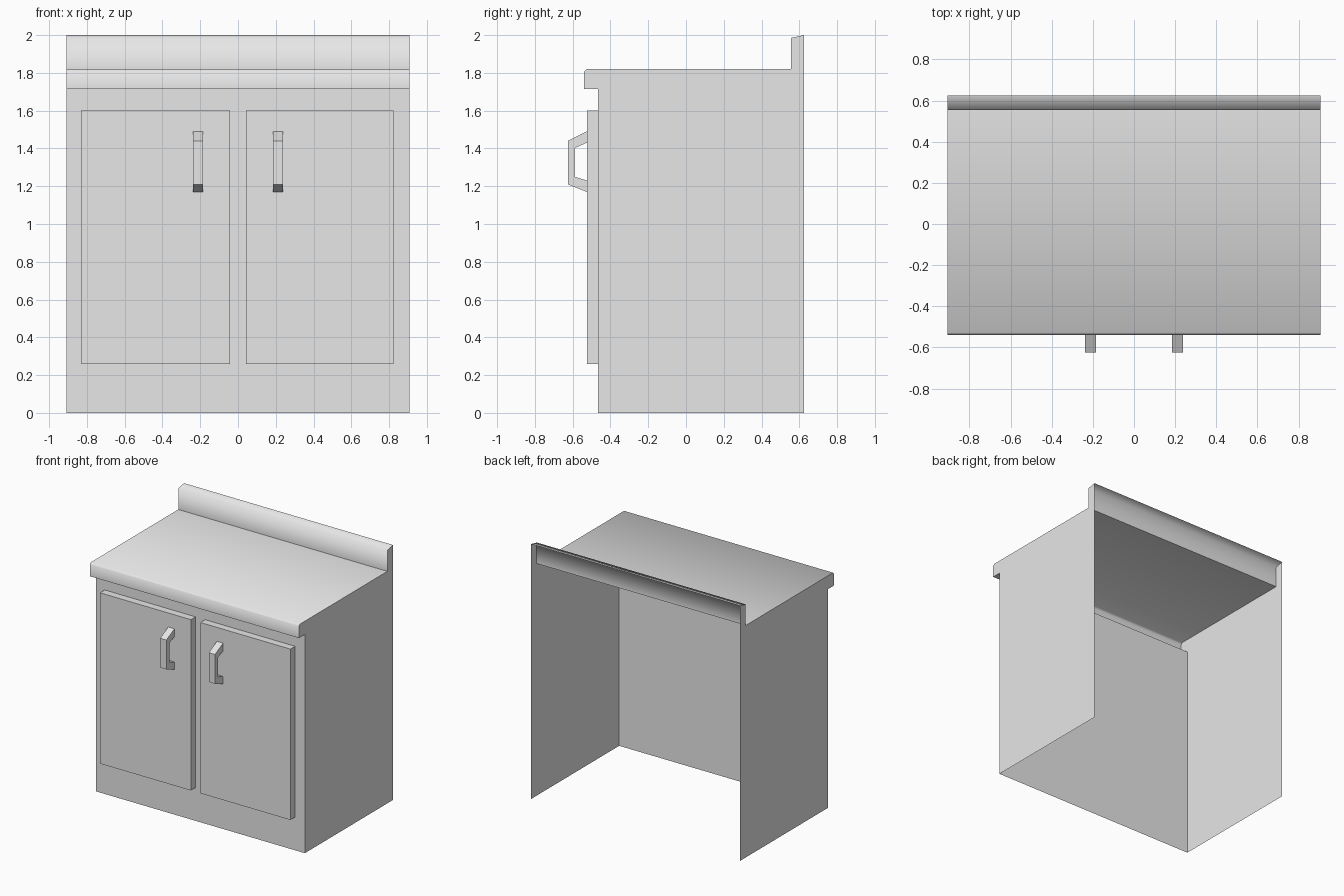
import bpy
import math

cube = bpy.data.objects.get("Cube")
if cube:
    bpy.data.objects.remove(cube, do_unlink=True)

GREY = (0.8, 0.8, 0.8, 1.0)
grey = bpy.data.materials.new("plain grey")
grey.use_nodes = True
grey.diffuse_color = GREY
grey.node_tree.nodes["Principled BSDF"].inputs["Base Color"].default_value = GREY


def extrude_profile(name, profile, x0, x1, open_edges=(), smooth_angle=None):
    """Sweep a clockwise (y, z) profile along x, leaving the given edges open."""
    n = len(profile)
    verts = [(x, y, z) for x in (x0, x1) for y, z in profile]
    faces = [tuple(range(n)), tuple(reversed(range(n, 2 * n)))]
    for i in range(n):
        if i not in open_edges:
            j = (i + 1) % n
            faces.append((i, n + i, n + j, j))
    mesh = bpy.data.meshes.new(name)
    mesh.from_pydata(verts, [], faces)
    mesh.materials.append(grey)
    obj = bpy.data.objects.new(name, mesh)
    bpy.context.collection.objects.link(obj)
    if smooth_angle:
        bpy.ops.object.select_all(action='DESELECT')
        obj.select_set(True)
        bpy.context.view_layer.objects.active = obj
        bpy.ops.object.shade_smooth_by_angle(angle=math.radians(smooth_angle))
    return obj


# Cabinet shell with worktop lip and splashback, open at the back and bottom
FRONT, BACK, SPLASH, LIP = -0.467, 0.625, 0.555, -0.54
cabinet = [
    (FRONT, 0), (FRONT, 1.715), (LIP, 1.715), (LIP, 1.807), (LIP + 0.013, 1.82),
    (SPLASH, 1.82), (SPLASH, 1.985), (BACK, 2.0), (BACK, 0),
]
extrude_profile("cabinet_and_worktop", cabinet, -0.907, 0.907,
                open_edges=(7, 8), smooth_angle=85)

# Door slabs and bent bar handles
DOOR = -0.525
door = [(FRONT, 0.26), (DOOR, 0.26), (DOOR, 1.6), (FRONT, 1.6)]
handle = [
    (DOOR, 1.17), (-0.625, 1.21), (-0.625, 1.44), (DOOR, 1.49),
    (DOOR, 1.43), (-0.587, 1.403), (-0.587, 1.25), (DOOR, 1.23),
]
for side, x0, x1, hx in (("right", -0.83, -0.042, -0.211),
                         ("left", 0.042, 0.822, 0.211)):
    extrude_profile(side + "_door", door, x0, x1, open_edges=(3,))
    extrude_profile(side + "_handle", handle, hx - 0.027, hx + 0.027,
                    open_edges=(3, 7))
